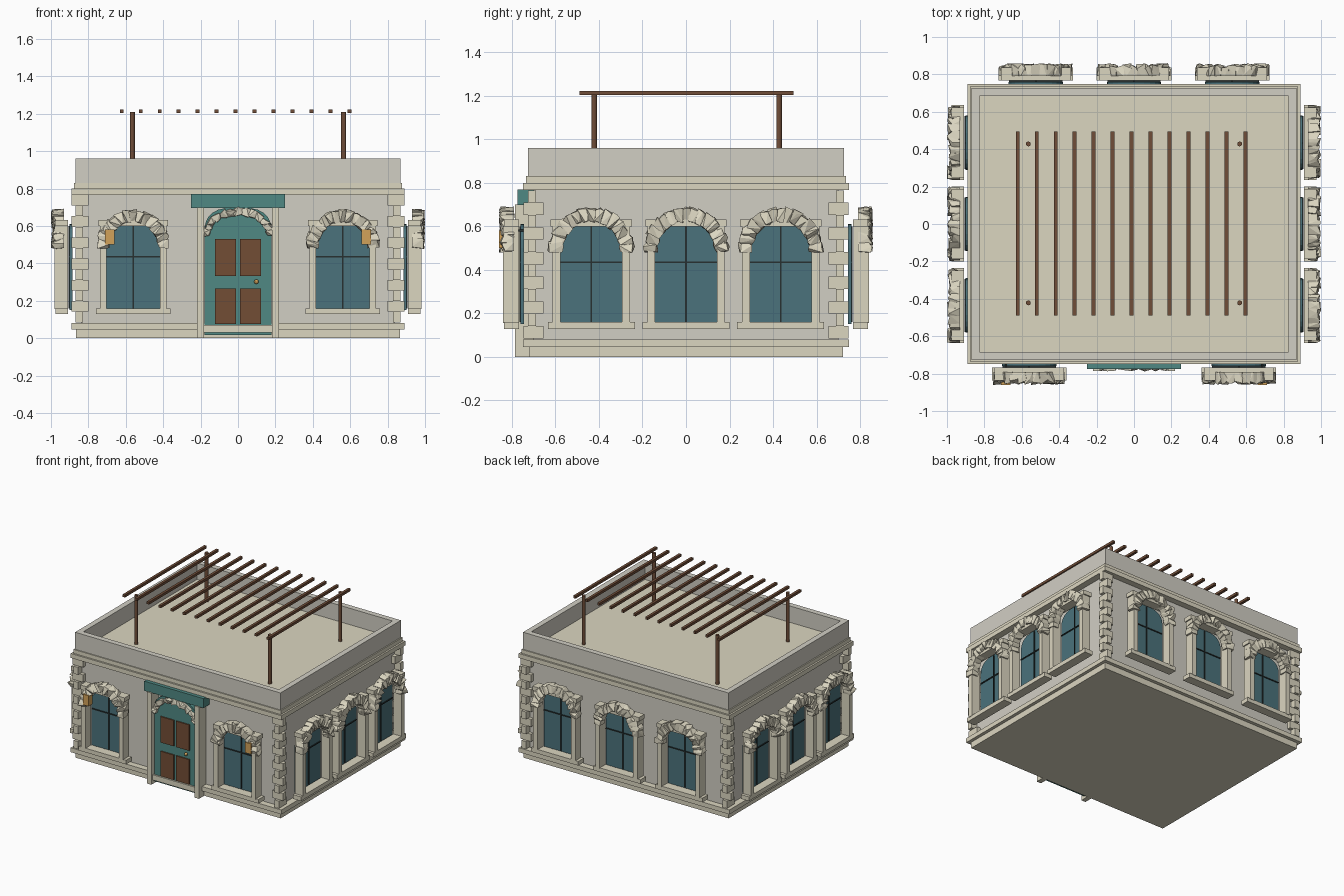
import bpy, bmesh, math, random
from mathutils import Matrix, Vector

if "Cube" in bpy.data.objects:
    bpy.data.objects.remove(bpy.data.objects["Cube"])

random.seed(4)
WX, WY = 0.84, 0.70          # wall half sizes


def material(name, c):
    m = bpy.data.materials.new(name)
    m.diffuse_color = (*c, 1)
    m.use_nodes = True
    m.node_tree.nodes["Principled BSDF"].inputs["Base Color"].default_value = m.diffuse_color
    return m


WALL = material("plaster", (0.64, 0.62, 0.55))
TRIM = material("limestone", (0.71, 0.67, 0.53))
GLASS = material("glass", (0.07, 0.17, 0.20))
TEAL = material("teal_paint", (0.08, 0.25, 0.23))
WOOD = material("wood", (0.16, 0.075, 0.04))
PANEL = material("panel_wood", (0.17, 0.075, 0.035))
DARK = material("dark_iron", (0.02, 0.03, 0.03))
GOLD = material("amber", (0.65, 0.36, 0.10))


def finish(bm, name, mat, M=None):
    bmesh.ops.recalc_face_normals(bm, faces=bm.faces[:])
    me = bpy.data.meshes.new(name)
    bm.to_mesh(me)
    bm.free()
    me.materials.append(mat)
    ob = bpy.data.objects.new(name, me)
    if M is not None:
        ob.matrix_world = M
    bpy.context.collection.objects.link(ob)
    return ob


def add_box(bm, x0, x1, y0, y1, z0, z1):
    M = Matrix.Translation(((x0 + x1) / 2, (y0 + y1) / 2, (z0 + z1) / 2)) @ \
        Matrix.Diagonal((x1 - x0, y1 - y0, z1 - z0, 1))
    bmesh.ops.create_cube(bm, size=1, matrix=M)


def boxes(name, mat, items, M=None):
    bm = bmesh.new()
    for b in items:
        add_box(bm, *b)
    return finish(bm, name, mat, M)


def slab(name, mat, hx, hy, z0, z1):
    return boxes(name, mat, [(-hx, hx, -hy, hy, z0, z1)])


def arch_panel(name, mat, hw, z0, spring, top, y0, y1, M=None):
    """Flat panel with an elliptical arched head."""
    pts = [(-hw, z0), (hw, z0)]
    for i in range(13):
        a = math.pi * i / 12
        c, s = math.cos(a), math.sin(a)
        pts.append((hw * math.copysign(abs(c) ** 0.75, c), spring + (top - spring) * abs(s) ** 0.75))
    bm = bmesh.new()
    f = bm.faces.new([bm.verts.new((x, y0, z)) for x, z in pts])
    r = bmesh.ops.extrude_face_region(bm, geom=[f])
    for v in r["geom"]:
        if isinstance(v, bmesh.types.BMVert):
            v.co.y = y1
    return finish(bm, name, mat, M)


def rough_arch(name, n, cz, rx, rz, th, y0, y1, M=None):
    """Ring of rough-hewn voussoirs, each the hull of jittered corners."""
    bm = bmesh.new()
    for i in range(n):
        am = math.pi * (i + 0.5) / n
        da = math.pi / n * 0.58
        vs = []
        for sa in (-1, 0, 1):
            for r in (0, 1):
                for y in (0, 1):
                    a = am + da * sa * random.uniform(0.75, 1.2)
                    k = th * (1 - r) + random.uniform(-0.008, 0.012) * (1 if r else 0.7)
                    d = y1 + random.uniform(0, 0.032) if y else y0
                    vs.append(bm.verts.new((math.cos(a) * (rx - k), d,
                                            cz + math.sin(a) * (rz - k))))
        h = bmesh.ops.convex_hull(bm, input=vs)
        junk = {g for g in h["geom_interior"] + h["geom_unused"]
                if isinstance(g, bmesh.types.BMVert) and g.is_valid}
        bmesh.ops.delete(bm, geom=list(junk), context="VERTS")
    return finish(bm, name, TRIM, M)


def window(M):
    arch_panel("window_glass", GLASS, 0.145, 0.15, 0.50, 0.61, -0.045, -0.06, M)
    boxes("window_bars", DARK, [(-0.004, 0.004, -0.066, -0.058, 0.16, 0.60),
                                (-0.142, 0.142, -0.066, -0.058, 0.431, 0.439)], M)
    boxes("window_surround", TRIM, [
        (-0.178, -0.142, -0.14, -0.07, 0.155, 0.60),
        (0.142, 0.178, -0.14, -0.07, 0.155, 0.60),
        (-0.187, 0.187, -0.137, -0.068, 0.60, 0.632),
        (-0.20, 0.20, -0.137, -0.068, 0.128, 0.16)], M)
    rough_arch("window_arch_stones", 15, 0.485, 0.195, 0.20, 0.06, -0.09, -0.16, M)


# Main volume: plinth, walls, cornice, roof
slab("plinth_lower", TRIM, 0.866, 0.722, 0, 0.048)
slab("plinth_upper", TRIM, 0.89, 0.748, 0.046, 0.08)
slab("walls", WALL, WX, WY, 0.07, 0.77)
slab("cornice_lower", TRIM, 0.89, 0.748, 0.766, 0.80)
slab("cornice_upper", TRIM, 0.877, 0.735, 0.80, 0.83)
slab("roof_deck", TRIM, 0.84, 0.70, 0.82, 0.835)
px, py, t = 0.868, 0.727, 0.042
boxes("parapet", WALL, [
    (-px, px, -py, -py + t, 0.83, 0.96), (-px, px, py - t, py, 0.83, 0.96),
    (-px, -px + t, -py + t, py - t, 0.83, 0.96), (px - t, px, -py + t, py - t, 0.83, 0.96)])

# Corner quoins, alternating long sides
q = []
for sx in (-1, 1):
    for sy in (-1, 1):
        for i in range(12):
            z = 0.085 + i * 0.0567
            ax, ay = (0.80, 0.69) if i % 2 else (0.83, 0.655)
            bx, by = (0.89, 0.727) if i % 2 else (0.868, 0.747)
            q.append((*sorted((sx * ax, sx * bx)), *sorted((sy * ay, sy * by)), z, z + 0.0567))
boxes("corner_quoins", TRIM, q)

# Windows on all four sides
for ang, dist, xs in ((0, WY, (-0.56, 0.56)), (180, WY, (-0.525, 0, 0.525)),
                      (90, WX, (-0.435, 0, 0.435)), (-90, WX, (-0.435, 0, 0.435))):
    for x in xs:
        window(Matrix.Rotation(math.radians(ang), 4, "Z") @ Matrix.Translation((x, -dist, 0)))

# Door
arch_panel("door_leaf", TEAL, 0.178, 0.018, 0.57, 0.70, -0.69, -0.755)
boxes("door_panels", PANEL, [(x, x + 0.112, -0.764, -0.75, z0, z1)
                             for x in (-0.122, 0.01) for z0, z1 in ((0.075, 0.265), (0.332, 0.53))])
boxes("door_pilasters", TRIM, [(-0.22, -0.183, -0.785, -0.69, 0, 0.70),
                               (0.183, 0.22, -0.785, -0.69, 0, 0.70)])
boxes("door_threshold", TRIM, [(-0.185, 0.185, -0.768, -0.70, 0.03, 0.07)])
boxes("door_header_board", TEAL, [(-0.25, 0.25, -0.775, -0.69, 0.697, 0.77)])
rough_arch("door_arch_stones", 13, 0.55, 0.19, 0.145, 0.035, -0.70, -0.79)
bm = bmesh.new()
bmesh.ops.create_uvsphere(bm, u_segments=12, v_segments=8, radius=0.012,
                          matrix=Matrix.Translation((0.098, -0.768, 0.302)))
finish(bm, "door_knob", GOLD)

# Wall lanterns
for s in (-1, 1):
    x = 0.685 * s
    boxes("lantern", GOLD, [(x - 0.025, x + 0.025, -0.86, -0.815, 0.50, 0.58)])
    boxes("lantern_bracket", DARK, [(x - 0.004, x + 0.004, -0.83, -0.70, 0.575, 0.585)])

# Roof pergola
boxes("pergola_slats", WOOD, [(x - 0.01, x + 0.01, -0.49, 0.495, 1.203, 1.222)
                              for x in [-0.622 + 0.1015 * i for i in range(13)]])
for x in (-0.565, 0.565):
    for y in (-0.422, 0.428):
        bm = bmesh.new()
        bmesh.ops.create_cone(bm, cap_ends=True, segments=12, radius1=0.013, radius2=0.013,
                              depth=0.38, matrix=Matrix.Translation((x, y, 1.02)))
        finish(bm, "pergola_post", WOOD)
